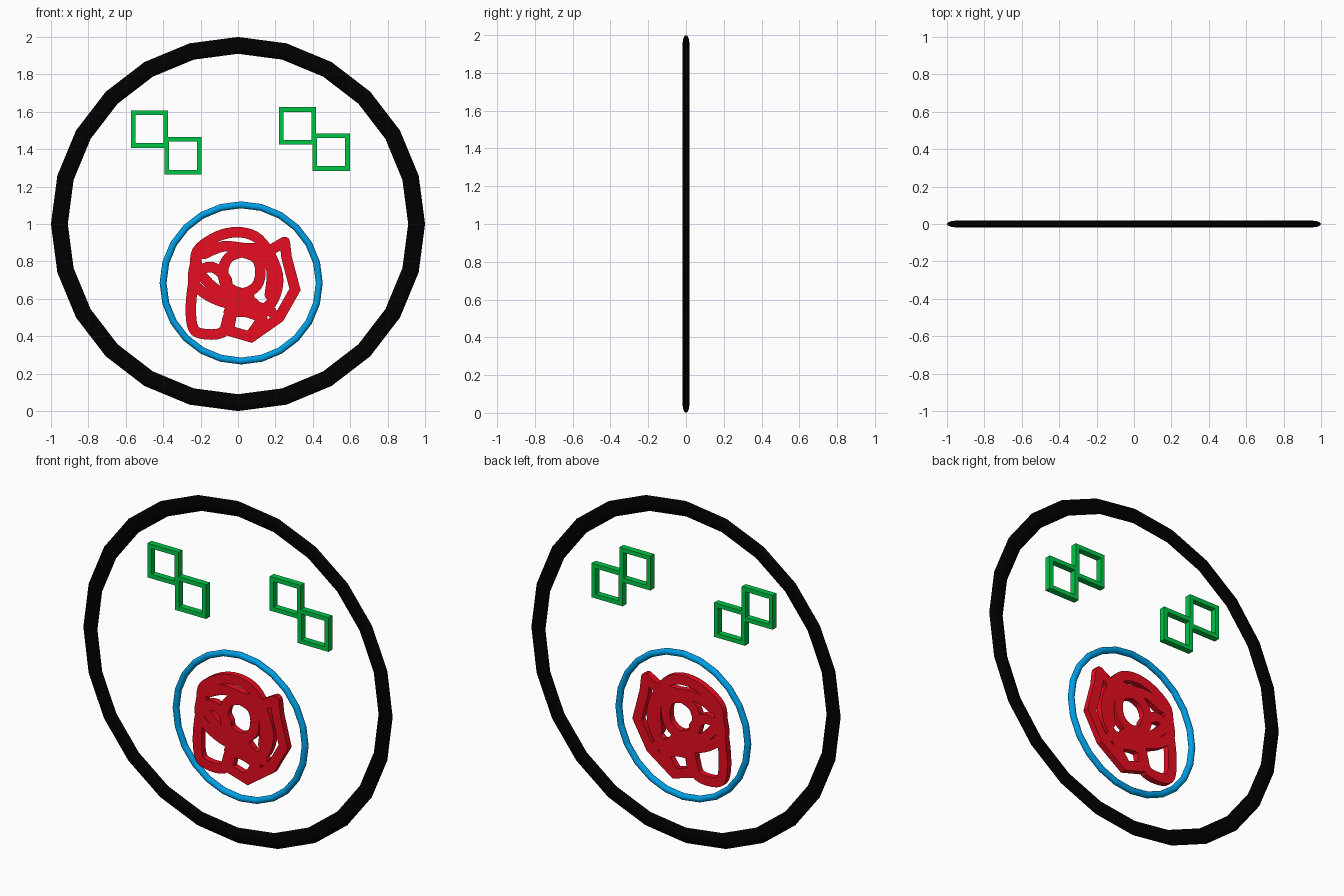
import bpy, bmesh, math
from mathutils import Vector

if "Cube" in bpy.data.objects:
    bpy.data.objects.remove(bpy.data.objects["Cube"])

HALF = 0.018  # half depth of the whole drawing


def material(name, rgb):
    m = bpy.data.materials.new(name)
    m.diffuse_color = (*rgb, 1)
    m.use_nodes = True
    m.node_tree.nodes["Principled BSDF"].inputs["Base Color"].default_value = m.diffuse_color
    return m


BLACK = material("black", (0.0, 0.0, 0.0))
GREEN = material("green", (0.0, 0.56, 0.062))
BLUE = material("blue", (0.0, 0.36, 0.81))
RED = material("red", (0.80, 0.004, 0.014))


def ring(name, x, z, outer, tube, mat):
    """Upright 24-sided ring, flattened in depth."""
    bpy.ops.mesh.primitive_torus_add(major_segments=24, minor_segments=12,
                                     major_radius=outer - tube, minor_radius=tube)
    o = bpy.context.object
    o.name = name
    o.data.materials.append(mat)
    for v in o.data.vertices:
        a, b, c = v.co
        v.co = (a + x, -c * HALF / tube, b + z)
    o.data.update()


def mesh_object(name, bm, mat):
    bmesh.ops.recalc_face_normals(bm, faces=bm.faces)
    me = bpy.data.meshes.new(name)
    bm.to_mesh(me)
    bm.free()
    me.materials.append(mat)
    bpy.context.collection.objects.link(bpy.data.objects.new(name, me))


def sweep(bm, pts, width, closed=False):
    """Rectangular bar following points in the x-z plane, with mitred corners."""
    n = len(pts)
    loops = []
    for i, p in enumerate(pts):
        a = pts[i - 1] if closed or i else p
        b = pts[(i + 1) % n] if closed or i < n - 1 else p
        d1 = (p - a).normalized() if a != p else (b - p).normalized()
        d2 = (b - p).normalized() if b != p else d1
        t = (d1 + d2).normalized()
        side = Vector((-t.y, t.x))
        side *= width / 2 / max(0.7, abs(t.dot(d1)))
        loops.append([bm.verts.new((q.x, y, q.y)) for q, y in (
            (p + side, -HALF), (p + side, HALF), (p - side, HALF), (p - side, -HALF))])
    for i in range(n if closed else n - 1):
        A, B = loops[i], loops[(i + 1) % n]
        for k in range(4):
            bm.faces.new((A[k], A[(k + 1) % 4], B[(k + 1) % 4], B[k]))
    if not closed:
        bm.faces.new(loops[0])
        bm.faces.new(loops[-1])


def smooth_path(pts, steps=4):
    """Catmull-Rom curve through the points."""
    p = [pts[0]] + pts + [pts[-1]]
    out = []
    for i in range(1, len(p) - 2):
        a, b, c, d = p[i - 1:i + 3]
        for s in range(steps):
            t = s / steps
            out.append(0.5 * (2 * b + (c - a) * t + (2 * a - 5 * b + 4 * c - d) * t * t
                              + (3 * b - a - 3 * c + d) * t ** 3))
    return out + [pts[-1]]


# Head outline and mouth outline
ring("head_ring", 0, 1.0, 1.0, 0.045, BLACK)
ring("mouth_ring", 0.017, 0.685, 0.436, 0.0185, BLUE)

# Eyes: two stepped square frames each
S, W = 0.2, 0.025
for name, x, z in (("left_eye_upper", -0.473, 1.507), ("left_eye_lower", -0.294, 1.365),
                   ("right_eye_upper", 0.318, 1.525), ("right_eye_lower", 0.498, 1.384)):
    h = (S - W) / 2
    bm = bmesh.new()
    sweep(bm, [Vector((x + i * h, z + j * h)) for i, j in ((-1, -1), (1, -1), (1, 1), (-1, 1))],
          W, closed=True)
    mesh_object(name, bm, GREEN)

# Scribble inside the mouth: overlapping strokes, in hundredths of a unit
strokes = {
    "scribble_right": ([(25, 90.5), (26, 82), (30.5, 65), (22, 50),
                        (7, 39.5), (-5, 43), (-3, 54)], 1),
    "scribble_tip": ([(14, 83), (19, 87), (25, 90.5)], 1),
    "scribble_left": ([(-22, 79), (-25, 60), (-24.5, 46), (-20, 41.5), (-8.5, 42),
                       (-5, 51), (0, 62)], 4),
    "scribble_top": ([(-23, 78), (-22, 85), (-17, 90), (-8, 94.5), (2, 95.5), (11, 92),
                      (18, 82), (21.5, 70), (18, 58), (9, 52)], 4),
    "scribble_hoop": ([(2, 85), (9.5, 82), (12, 75), (10, 67), (2.5, 63), (-6, 67),
                       (-8, 75), (-5, 82), (2, 85)], 4),
    "scribble_lobe": ([(-22, 82), (-24, 70), (-18, 63), (-7, 58), (6, 57), (18, 53)], 4),
    "scribble_arch": ([(-18, 84), (-8, 88), (4, 87), (13, 86), (18, 75), (17, 62)], 4),
    "scribble_cross": ([(-23, 74), (-14, 77), (-6, 70), (-7, 60)], 4),
    "scribble_slant": ([(-20, 73), (-13, 66), (-5, 62), (6, 61)], 4),
    "scribble_tail": ([(0, 63), (9, 57), (12, 49), (7, 41)], 4),
    "scribble_base": ([(-5, 53), (4, 53), (13, 50)], 4),
}
for name, (pts, steps) in strokes.items():
    path = [Vector(p) / 100 for p in pts]
    bm = bmesh.new()
    sweep(bm, smooth_path(path, steps), 0.056)
    # rounded stroke ends
    for end in (path[0], path[-1]):
        caps = [[bm.verts.new((end.x + 0.028 * math.cos(k * math.tau / 10), y,
                               end.y + 0.028 * math.sin(k * math.tau / 10)))
                 for k in range(10)] for y in (-HALF, HALF)]
        bm.faces.new(caps[0])
        bm.faces.new(caps[1])
        for k in range(10):
            j = (k + 1) % 10
            bm.faces.new((caps[0][k], caps[0][j], caps[1][j], caps[1][k]))
    mesh_object(name, bm, RED)
